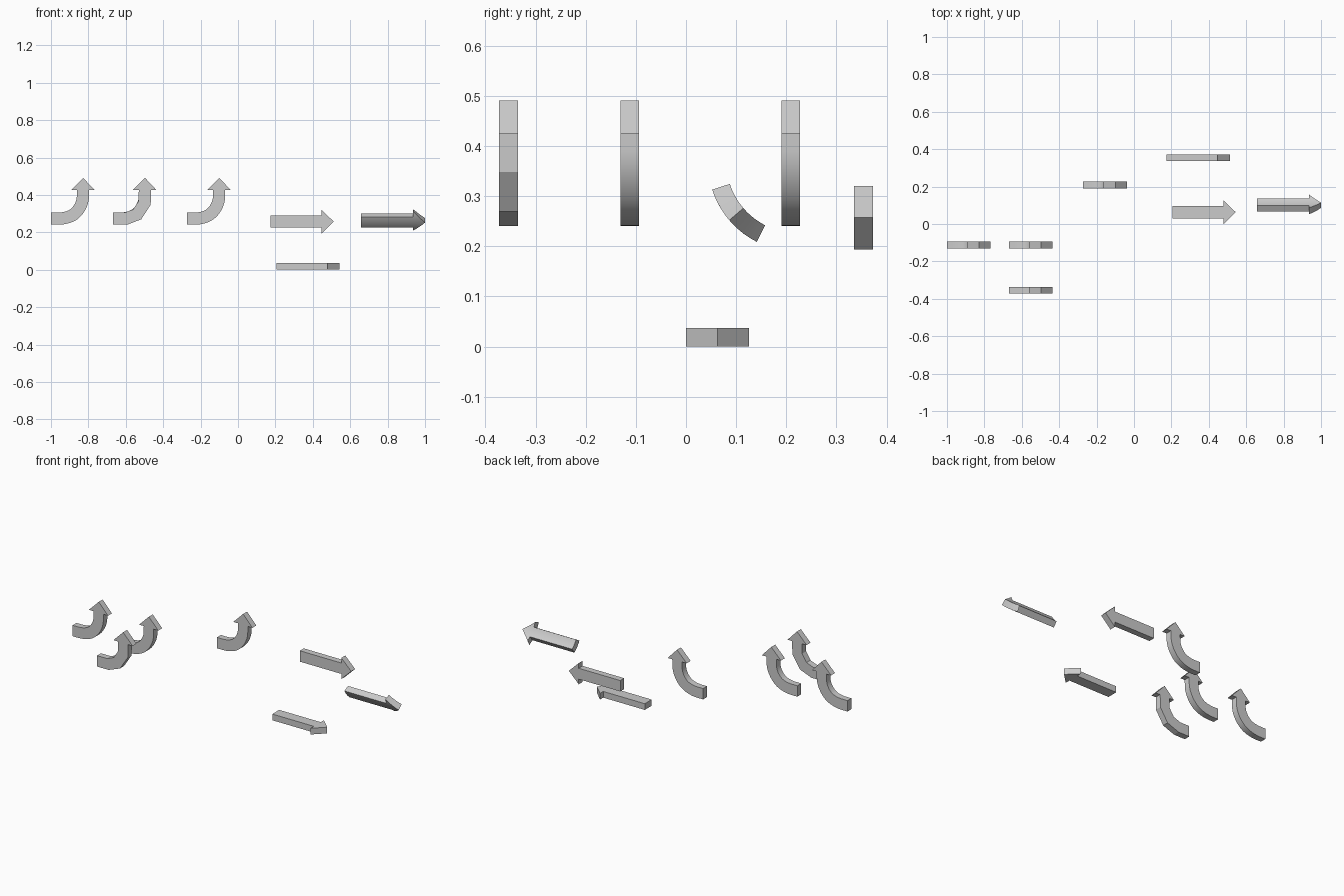
import bpy
import bmesh
import math
from mathutils import Vector

cube = bpy.data.objects.get("Cube")
if cube:
    bpy.data.objects.remove(cube, do_unlink=True)

HALF_SHAFT, HALF_HEAD, HEAD_LEN, HALF_THICK = 0.0325, 0.063, 0.065, 0.0185


def round_path(points, times=3):
    """Corner cutting that keeps both end points."""
    for _ in range(times):
        cut = [points[0]]
        for a, b in zip(points, points[1:]):
            cut += [a.lerp(b, 0.25), a.lerp(b, 0.75)]
        points = cut + [points[-1]]
    return points


def arrow(name, path, place, smooth=False, cuts=0):
    """Flat arrow along a path in (u, v), thickened in w, placed by a mapping."""
    bm = bmesh.new()
    add = lambda p: bm.verts.new((p.x, p.y, -HALF_THICK))
    rails = []
    for i, p in enumerate(path):
        # mitred cross-section of the shaft
        before = (p - path[i - 1]).normalized() if i else None
        after = (path[i + 1] - p).normalized() if i + 1 < len(path) else None
        along = ((before or after) + (after or before)).normalized()
        side = Vector((-along.y, along.x))
        width = HALF_SHAFT / along.dot(before or after)
        rails.append((add(p + side * width), add(p - side * width)))
    for (a, b), (c, d) in zip(rails, rails[1:]):
        bm.faces.new((a, b, d, c))
    # head
    end = path[-1]
    left, right = add(end + side * HALF_HEAD), add(end - side * HALF_HEAD)
    tip = add(end + along * HEAD_LEN)
    bm.faces.new((left, rails[-1][0], rails[-1][1], right, tip))
    # thickness
    out = bmesh.ops.extrude_face_region(bm, geom=bm.faces[:])
    top = [g for g in out["geom"] if isinstance(g, bmesh.types.BMVert)]
    bmesh.ops.translate(bm, verts=top, vec=(0, 0, 2 * HALF_THICK))
    # lengthwise cuts, needed where the arrow is curled
    for k in range(1, cuts):
        v = HALF_HEAD * (2 * k / cuts - 1)
        bmesh.ops.bisect_plane(bm, geom=bm.verts[:] + bm.edges[:] + bm.faces[:],
                               plane_co=(0, v, 0), plane_no=(0, 1, 0))
    for vert in bm.verts:
        vert.co = place(*vert.co)
    bmesh.ops.recalc_face_normals(bm, faces=bm.faces[:])
    mesh = bpy.data.meshes.new(name)
    bm.to_mesh(mesh)
    bm.free()
    obj = bpy.data.objects.new(name, mesh)
    bpy.context.collection.objects.link(obj)
    if smooth:
        bpy.ops.object.select_all(action="DESELECT")
        obj.select_set(True)
        bpy.context.view_layer.objects.active = obj
        bpy.ops.object.shade_smooth_by_angle(angle=math.radians(30))
    return obj


def upright(x, y, z):
    return lambda u, v, w: (x + u, y + w, z + v)


def curl(u, v, w, radius=0.16):
    """Roll the arrow around an axis parallel to its length."""
    angle = math.radians(40.5) - v / radius
    r = radius - w
    return (0.657 + u, 0.222 - r * math.cos(angle), 0.368 - r * math.sin(angle))


# straight arrows
straight = [Vector((0, 0)), Vector((0.274, 0))]
arrow("upright_straight_arrow", straight, upright(0.173, 0.354, 0.257))
arrow("flat_straight_arrow", straight,
      lambda u, v, w: (0.205 + u, 0.063 + v, HALF_THICK + w))
arrow("curled_straight_arrow", [Vector((0, 0)), Vector((0.278, 0))], curl,
      smooth=True, cuts=10)

# arrows turning upwards
bend = [Vector(p) for p in ((0, 0), (0.07, 0), (0.13, 0.023),
                            (0.17, 0.085), (0.171, 0.153))]
arrow("faceted_turn_arrow", bend, upright(-0.669, -0.354, 0.273))
for label, x, y in (("left", -1.0, -0.112), ("middle", -0.669, -0.112),
                    ("right", -0.272, 0.209)):
    arrow("smooth_turn_arrow_" + label, round_path(bend), upright(x, y, 0.273), smooth=True)
